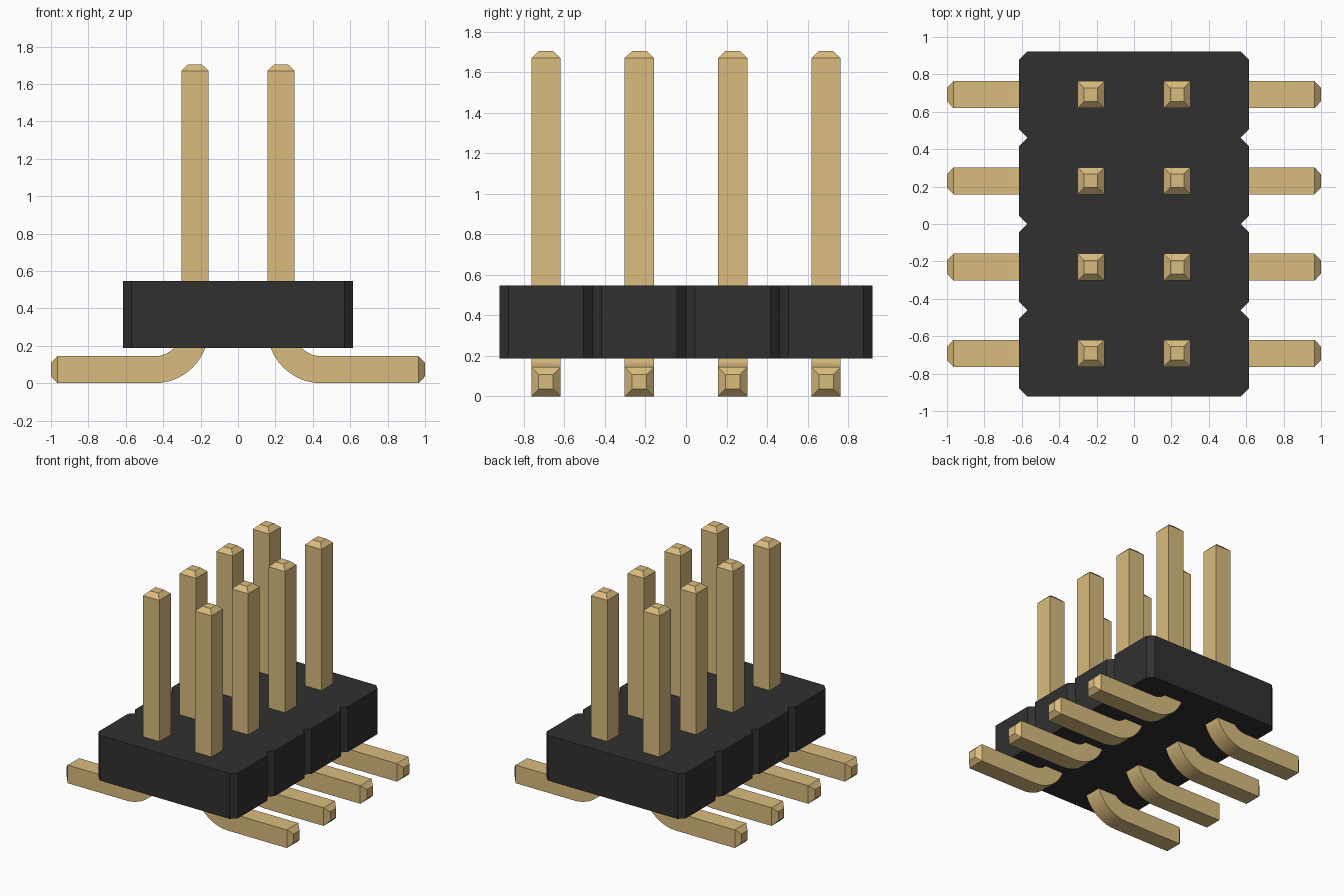
import bpy, bmesh, math
from mathutils import Vector

old = bpy.data.objects.get("Cube")
if old:
    bpy.data.objects.remove(old, do_unlink=True)


def material(name, rgb, metallic=0.0):
    m = bpy.data.materials.new(name)
    m.use_nodes = True
    color = (*rgb, 1.0)
    m.diffuse_color = color
    m.node_tree.nodes["Principled BSDF"].inputs["Base Color"].default_value = color
    return m


gold = material("gold_pin", (0.70, 0.50, 0.21))
black = material("black_plastic", (0.03, 0.03, 0.03))

PITCH = 0.461
ROWS = 4
ROW_X = 0.23
HALF = 0.072
TIP = 0.036


def add_object(name, bm, mat):
    bmesh.ops.recalc_face_normals(bm, faces=bm.faces[:])
    mesh = bpy.data.meshes.new(name)
    bm.to_mesh(mesh)
    bm.free()
    mesh.materials.append(mat)
    obj = bpy.data.objects.new(name, mesh)
    bpy.context.collection.objects.link(obj)
    return obj


# Housing: notched outline extruded upward
def make_housing():
    hx, c, z0, z1 = 0.615, 0.045, 0.187, 0.547
    side = []
    for i in range(ROWS):
        y0 = (i - ROWS / 2) * PITCH
        side += [(hx - c, y0), (hx, y0 + c), (hx, y0 + PITCH - c)]
    side.append((hx - c, ROWS / 2 * PITCH))
    outline = side + [(-x, y) for x, y in reversed(side)]
    bm = bmesh.new()
    base = bm.faces.new([bm.verts.new((x, y, z0)) for x, y in outline])
    top = bmesh.ops.extrude_face_region(bm, geom=[base], use_keep_orig=True)
    moved = [v for v in top["geom"] if isinstance(v, bmesh.types.BMVert)]
    bmesh.ops.translate(bm, verts=moved, vec=(0, 0, z1 - z0))
    return add_object("housing", bm, black)


# Bent pin: square section swept down the post, round the bend, out along the foot
def make_pin(name, sign, y):
    radius = 0.215
    cx, cz = ROW_X + radius, HALF + radius
    stations = [(ROW_X, 1.705, 0.0, TIP), (ROW_X, 1.67, 0.0, HALF)]
    steps = 12
    for i in range(steps + 1):
        a = math.pi / 2 * i / steps
        stations.append((cx - radius * math.cos(a), cz - radius * math.sin(a), a, HALF))
    stations += [(0.965, HALF, math.pi / 2, HALF), (1.0, HALF, math.pi / 2, TIP)]

    bm = bmesh.new()
    rings = []
    for x, z, a, h in stations:
        across = Vector((math.cos(a), 0, math.sin(a)))
        ring = []
        for u, v in ((-1, -1), (1, -1), (1, 1), (-1, 1)):
            p = Vector((x, 0, z)) + across * (u * h)
            ring.append(bm.verts.new((sign * p.x, y + v * h, p.z)))
        rings.append(ring)
    for r0, r1 in zip(rings, rings[1:]):
        for k in range(4):
            n = (k + 1) % 4
            bm.faces.new((r0[k], r0[n], r1[n], r1[k]))
    bm.faces.new(rings[0])
    bm.faces.new(rings[-1])
    return add_object(name, bm, gold)


make_housing()
pins = []
for i in range(ROWS):
    y = (i - (ROWS - 1) / 2) * PITCH
    for label, sign in (("left", 1), ("right", -1)):
        pins.append(make_pin(f"{label}_pin_{i + 1}", sign, y))

# Smooth only the bends
bpy.ops.object.select_all(action="DESELECT")
for p in pins:
    p.select_set(True)
bpy.context.view_layer.objects.active = pins[0]
bpy.ops.object.shade_smooth_by_angle(angle=math.radians(25))
